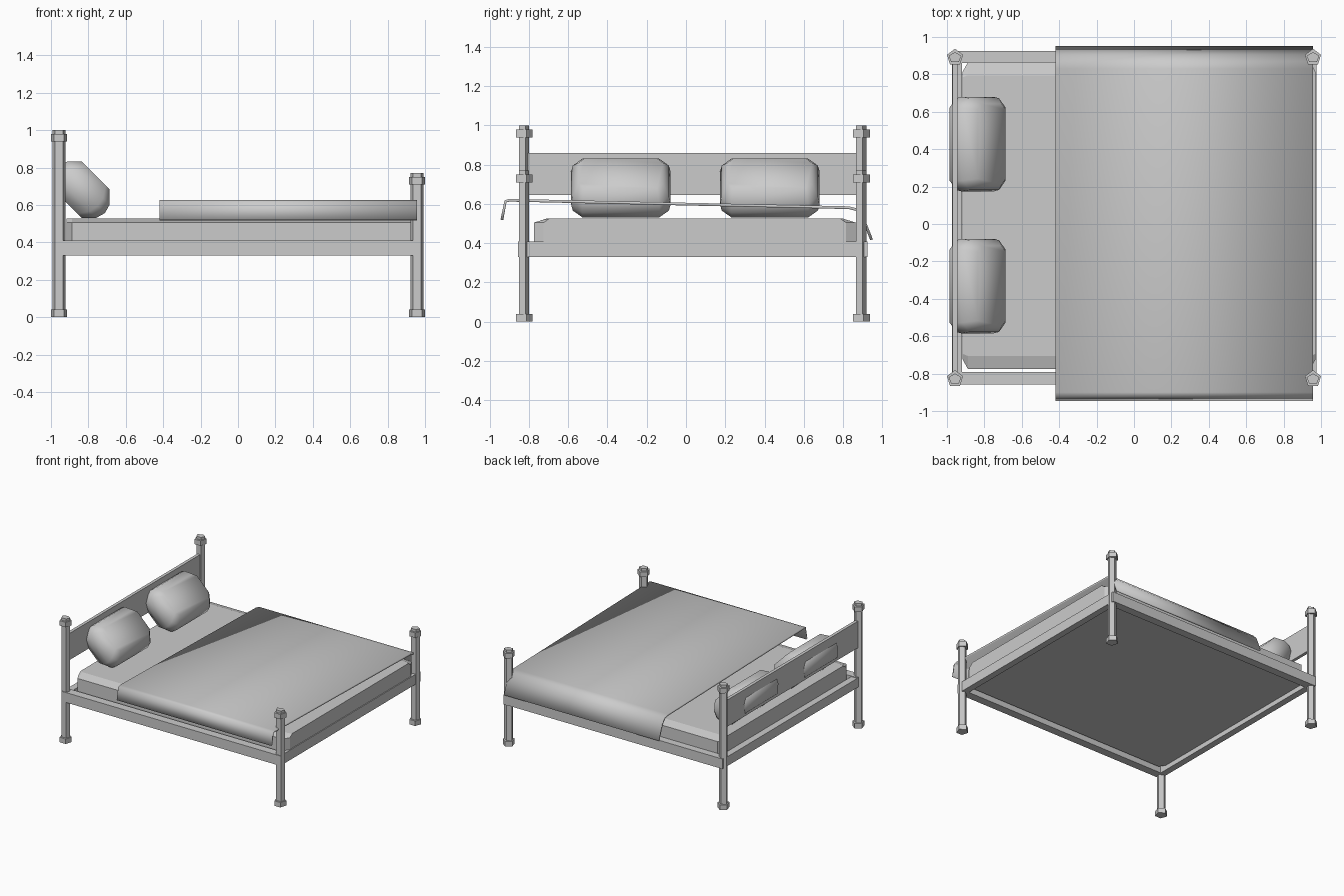
import bpy, bmesh, math
from mathutils import Vector

if "Cube" in bpy.data.objects:
    bpy.data.objects.remove(bpy.data.objects["Cube"])


def add_object(name, bm):
    bmesh.ops.recalc_face_normals(bm, faces=bm.faces)
    me = bpy.data.meshes.new(name)
    bm.to_mesh(me)
    bm.free()
    ob = bpy.data.objects.new(name, me)
    bpy.context.collection.objects.link(ob)
    return ob


def smooth(ob, degrees):
    for p in ob.data.polygons:
        p.use_smooth = True
    ob.data.set_sharp_from_angle(angle=math.radians(degrees))


def box(name, x0, x1, y0, y1, z0, z1):
    bm = bmesh.new()
    bmesh.ops.create_cube(bm, size=1)
    bmesh.ops.scale(bm, vec=(x1 - x0, y1 - y0, z1 - z0), verts=bm.verts)
    bmesh.ops.translate(bm, vec=((x0 + x1) / 2, (y0 + y1) / 2, (z0 + z1) / 2), verts=bm.verts)
    return add_object(name, bm)


def loft(name, rings):
    """Closed solid through rings with equal point counts."""
    bm = bmesh.new()
    loops = [[bm.verts.new(p) for p in r] for r in rings]
    n = len(loops[0])
    for a, b in zip(loops, loops[1:]):
        for i in range(n):
            j = (i + 1) % n
            bm.faces.new((a[i], a[j], b[j], b[i]))
    bm.faces.new(loops[0])
    bm.faces.new(loops[-1])
    return add_object(name, bm)


def pentagon(name, x, y, rx, ry, z0, z1):
    ang = [math.pi / 2 + i * math.tau / 5 for i in range(5)]
    return loft(name, [[(x + rx * math.cos(a), y + ry * math.sin(a), z) for a in ang]
                       for z in (z0, z1)])


def chamfered_rect(hx, hy, cx, cy):
    return [(hx, -hy + cy), (hx, hy - cy), (hx - cx, hy), (-hx + cx, hy),
            (-hx, hy - cy), (-hx, -hy + cy), (-hx + cx, -hy), (hx - cx, -hy)]


# Pentagonal posts with feet and collars
for end, x, top in (("head", -0.957, 1.0), ("foot", 0.957, 0.77)):
    for side, y in (("front", -0.828), ("back", 0.89)):
        n = f"{end}_{side}"
        pentagon(n + "_post", x, y, 0.036, 0.029, 0, top)
        pentagon(n + "_post_foot", x, y, 0.045, 0.047, 0, 0.04)
        pentagon(n + "_post_collar", x, y, 0.045, 0.047, top - 0.06, top - 0.02)

# Frame rails and headboard
box("front_rail", -0.973, 0.977, -0.857, -0.79, 0.33, 0.41)
box("back_rail", -0.973, 0.977, 0.86, 0.925, 0.33, 0.41)
box("head_rail", -0.973, -0.92, -0.80, 0.87, 0.33, 0.405)
box("foot_rail", 0.925, 0.977, -0.80, 0.87, 0.33, 0.41)
box("headboard", -0.97, -0.945, -0.82, 0.88, 0.645, 0.86)

# Mattress reaching the foot end, with clipped corners and sloped upper edges
mx, my = 0.027, 0.045
rings = []
for hy, cy, z in ((0.82, 0.05, 0.365), (0.82, 0.05, 0.505), (0.75, 0.01, 0.527)):
    rings.append([(mx + x, my + y, z) for x, y in chamfered_rect(0.943, hy, 0.028, cy)])
loft("mattress", rings)

# Leaning pillows, built from rings along their thickness
along = Vector((1, 0, -1)).normalized()
out = Vector((1, 0, 1)).normalized()
across = Vector((0, 1, 0))
for name, y in (("front_pillow", -0.332), ("back_pillow", 0.427)):
    c = Vector((-0.836, y, 0.681))
    rings = []
    for t, h, w, k in ((-0.107, 0.105, 0.215, 0.03), (-0.05, 0.162, 0.245, 0.05),
                       (0, 0.176, 0.253, 0.055), (0.05, 0.162, 0.245, 0.05),
                       (0.107, 0.105, 0.215, 0.03)):
        rings.append([c + along * u + across * v + out * t
                      for u, v in chamfered_rect(h, w, k, k)])
    smooth(loft(name, rings), 60)

# Draped blanket: a thin folded sheet
profile = [(-0.945, 0.52), (-0.925, 0.618), (-0.90, 0.626), (0.83, 0.588),
           (0.87, 0.578), (0.905, 0.54), (0.952, 0.42)]
bm = bmesh.new()
rows = [[bm.verts.new((x, y, z)) for y, z in profile] for x in (-0.42, 0.957)]
for i in range(len(profile) - 1):
    bm.faces.new((rows[0][i], rows[1][i], rows[1][i + 1], rows[0][i + 1]))
blanket = add_object("blanket", bm)
if blanket.data.polygons[2].normal.z < 0:
    blanket.data.flip_normals()
smooth(blanket, 75)
solid = blanket.modifiers.new("thickness", "SOLIDIFY")
solid.thickness = 0.014
solid.offset = -1
